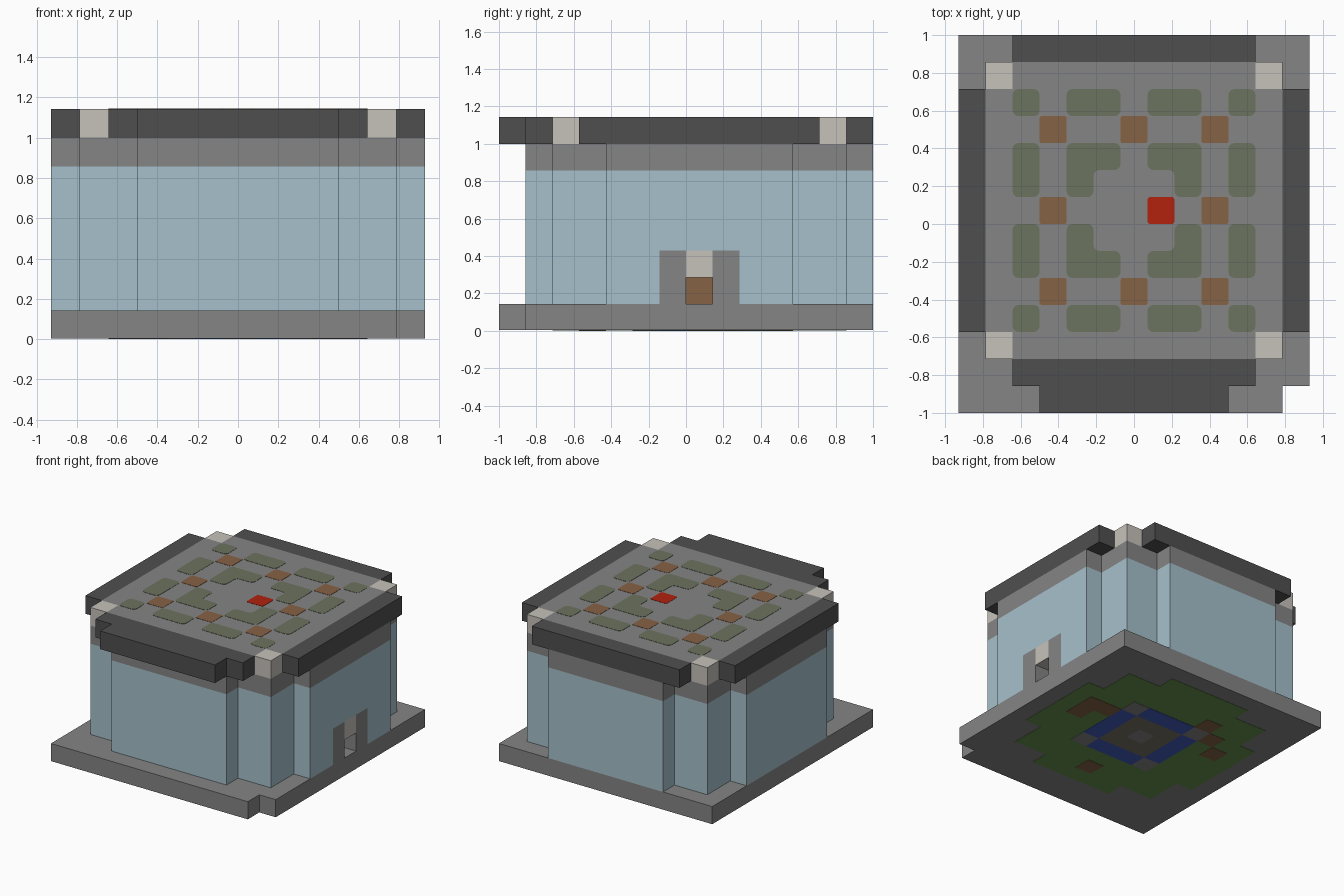
import bpy
import bmesh

cube = bpy.data.objects.get("Cube")
if cube:
    bpy.data.objects.remove(cube, do_unlink=True)

U = 1 / 7            # module of the building grid
THIN = 0.002         # thickness of painted tiles


def material(name, srgb):
    """Flat material from an 8-bit display colour."""
    lin = [((c / 255 + 0.055) / 1.055) ** 2.4 for c in srgb] + [1]
    m = bpy.data.materials.new(name)
    m.use_nodes = True
    m.diffuse_color = lin
    bsdf = m.node_tree.nodes["Principled BSDF"]
    bsdf.inputs["Base Color"].default_value = lin
    bsdf.inputs["Roughness"].default_value = 0.9
    return m


STONE = material("stone grey", (132, 133, 132))
DARK = material("dark slate", (79, 79, 79))
GLASS = material("pale blue wall", (166, 192, 203))
WHITE = material("off white", (198, 193, 186))
BROWN = material("brown", (134, 98, 69))
RED = material("red", (178, 34, 15))
OLIVE = material("olive", (108, 115, 94))
GREEN = material("green", (103, 147, 77))
BLUE = material("deep blue", (66, 92, 189))
TAUPE = material("taupe", (118, 114, 100))


def rect(i0, i1, j0, j1):
    """Grid cells: columns i0..i1 from -x, rows j0..j1 from the back."""
    return {(i, j) for i in range(i0, i1 + 1) for j in range(j0, j1 + 1)}


def block(name, cells, z0, z1, mat, rounding=0):
    """Extrude the merged outline of some grid cells from z0 to z1."""
    bm = bmesh.new()
    for i, j in sorted(cells):
        bm.faces.new([bm.verts.new(((i + a - 6.5) * U, (7 - j - b) * U, z0))
                      for a, b in ((0, 0), (0, 1), (1, 1), (1, 0))])
    bmesh.ops.remove_doubles(bm, verts=bm.verts[:], dist=0.001)
    bmesh.ops.dissolve_limit(bm, angle_limit=0.01,
                             verts=bm.verts[:], edges=bm.edges[:])
    if rounding:
        bmesh.ops.bevel(bm, geom=bm.verts[:], offset=rounding, segments=3,
                        profile=0.5, affect='VERTICES', offset_type='OFFSET')
    top = bmesh.ops.extrude_face_region(bm, geom=bm.faces[:], use_keep_orig=True)
    verts = [g for g in top["geom"] if isinstance(g, bmesh.types.BMVert)]
    bmesh.ops.translate(bm, verts=verts, vec=(0, 0, z1 - z0))
    bmesh.ops.recalc_face_normals(bm, faces=bm.faces[:])
    mesh = bpy.data.meshes.new(name)
    bm.to_mesh(mesh)
    bm.free()
    mesh.materials.append(mat)
    obj = bpy.data.objects.new(name, mesh)
    bpy.context.collection.objects.link(obj)


# Base slab with one notched corner
block("base_slab", rect(0, 12, 0, 13) - {(12, 13)}, 2 * THIN, U, STONE)

# Stepped walls, with a doorway on the +x side
plan = rect(1, 11, 1, 11) | rect(0, 12, 3, 9) | rect(3, 9, 0, 12)
door_posts, door_cell = {(12, 5), (12, 7)}, {(12, 6)}
block("lower_wall", plan - door_posts - door_cell, U, 3 * U, GLASS)
block("upper_wall", plan, 3 * U, 6 * U, GLASS)
block("cornice", plan, 6 * U, 7 * U, STONE)
for i, j in sorted(door_posts):
    block("door_post", {(i, j)}, U, 3 * U, STONE)
block("door_lintel", door_cell, 2 * U, 3 * U, WHITE)
bpy.ops.mesh.primitive_cube_add(size=1, location=(5.5 * U + THIN, U / 2, 1.5 * U))
door = bpy.context.object
door.name = "door_panel"
door.scale = (THIN, U, U)
door.data.materials.append(BROWN)

# Roof deck, corner posts and dark rim
corners = {(i, j) for i in (1, 11) for j in (1, 11)}
block("roof_deck", rect(1, 11, 1, 11) - corners, 7 * U, 8 * U, STONE)
for c in sorted(corners):
    block("corner_post", {c}, 7 * U, 8 * U, WHITE)
rims = {"right_rim": rect(0, 0, 2, 10), "left_rim": rect(12, 12, 2, 10),
        "back_rim": rect(2, 10, 0, 0),
        "front_rim": rect(2, 10, 12, 12) | rect(3, 9, 13, 13)}
for name, cells in rims.items():
    block(name, cells, 7 * U, 8 * U, DARK)

# Rounded roof tiles
olive = {(i, j) for i in (2, 4, 5, 7, 8, 10) for j in (2, 4, 8, 10)}
olive |= {(i, j) for i in (2, 4, 8, 10) for j in (5, 7)}
brown = {(i, j) for i in (3, 6, 9) for j in (3, 6, 9)} - {(6, 6)}
top = 8 * U
block("roof_garden_tiles", olive, top, top + THIN, OLIVE, 0.03)
block("roof_brown_tiles", brown, top, top + THIN, BROWN, 0.012)
block("roof_red_tile", {(7, 6)}, top, top + THIN, RED, 0.015)

# Painted pattern on the underside
court = rect(5, 7, 5, 7)
ring = rect(4, 8, 4, 8) - court
ring_corners = {(i, j) for i in (4, 8) for j in (4, 8)}
lawn = rect(2, 10, 2, 10) | rect(1, 11, 4, 8) | rect(4, 8, 1, 11)
patches = {(10, 5), (9, 5), (10, 6), (4, 3), (3, 4), (2, 5), (6, 10)}
block("under_lawn", lawn, THIN, 2 * THIN, GREEN)
block("under_pool", ring - ring_corners, 0, THIN, BLUE)
block("under_pool_corners", ring_corners, 0, THIN, STONE)
block("under_court", court - {(6, 6)}, 0, THIN, TAUPE)
block("under_court_centre", {(6, 6)}, 0, THIN, STONE)
block("under_brown_patches", patches, 0, THIN, BROWN)
